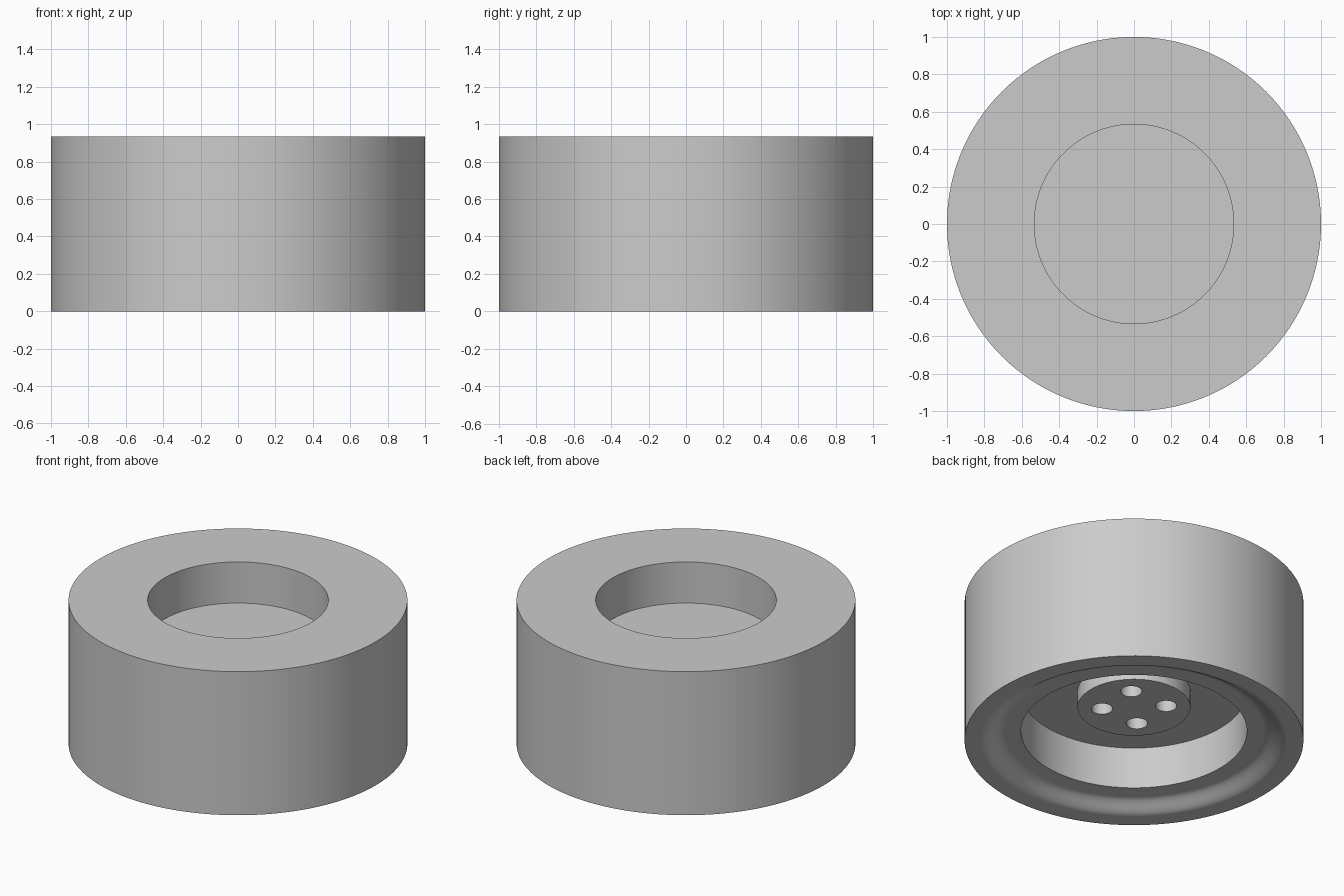
import bpy, bmesh, math

SEGMENTS = 128
HEIGHT = 0.935

cube = bpy.data.objects.get("Cube")
if cube:
    bpy.data.objects.remove(cube, do_unlink=True)

grey = bpy.data.materials.new("light grey")
grey.use_nodes = True
grey.diffuse_color = (0.6, 0.6, 0.6, 1)
grey.node_tree.nodes["Principled BSDF"].inputs["Base Color"].default_value = grey.diffuse_color


def revolve(name, profile):
    """Spin an (r, z) profile around the z axis."""
    bm = bmesh.new()
    verts = [bm.verts.new((r, 0, z)) for r, z in profile]
    edges = [bm.edges.new(pair) for pair in zip(verts, verts[1:])]
    bmesh.ops.spin(bm, geom=verts + edges, cent=(0, 0, 0), axis=(0, 0, 1),
                   angle=math.tau, steps=SEGMENTS)
    bmesh.ops.remove_doubles(bm, verts=bm.verts, dist=0.0001)
    bmesh.ops.recalc_face_normals(bm, faces=bm.faces)
    mesh = bpy.data.meshes.new(name)
    bm.to_mesh(mesh)
    bm.free()
    obj = bpy.data.objects.new(name, mesh)
    bpy.context.collection.objects.link(obj)
    mesh.materials.append(grey)
    return obj


def smooth(obj):
    bpy.ops.object.select_all(action="DESELECT")
    obj.select_set(True)
    bpy.context.view_layer.objects.active = obj
    bpy.ops.object.shade_smooth_by_angle(angle=math.radians(30))


# Softly stepped underside, from the outer foot up to the inner lip
foot_r, step_r, lip_z, steps = 0.905, 0.765, 0.062, 12
step = []
for i in range(steps + 1):
    t = i / steps
    step.append((foot_r + (step_r - foot_r) * t,
                 lip_z * (1 - math.cos(math.pi * t)) / 2))

# Body: thick ring with a web between the upper and lower recesses
body = revolve("body", [(0, 0.667), (0.533, 0.667), (0.533, HEIGHT), (1, HEIGHT), (1, 0)]
               + step + [(0.667, lip_z), (0.667, 0.333), (0, 0.333)])
smooth(body)

# Hub boss under the web
hub = revolve("hub", [(0, 0.36), (0.333, 0.36), (0.333, 0.225), (0, 0.225)])

# Four bolt holes cut through the hub
for i in range(4):
    angle = math.radians(45 + 90 * i)
    bpy.ops.mesh.primitive_cylinder_add(
        vertices=48, radius=0.063, depth=0.2,
        location=(0.19 * math.cos(angle), 0.19 * math.sin(angle), 0.24))
    cutter = bpy.context.object
    cutter.name = f"bolt_hole_{i + 1}"
    cut = hub.modifiers.new("bolt hole", "BOOLEAN")
    cut.operation = "DIFFERENCE"
    cut.solver = "EXACT"
    cut.object = cutter
    bpy.context.view_layer.objects.active = hub
    bpy.ops.object.modifier_apply(modifier=cut.name)
    bpy.data.objects.remove(cutter, do_unlink=True)
smooth(hub)
